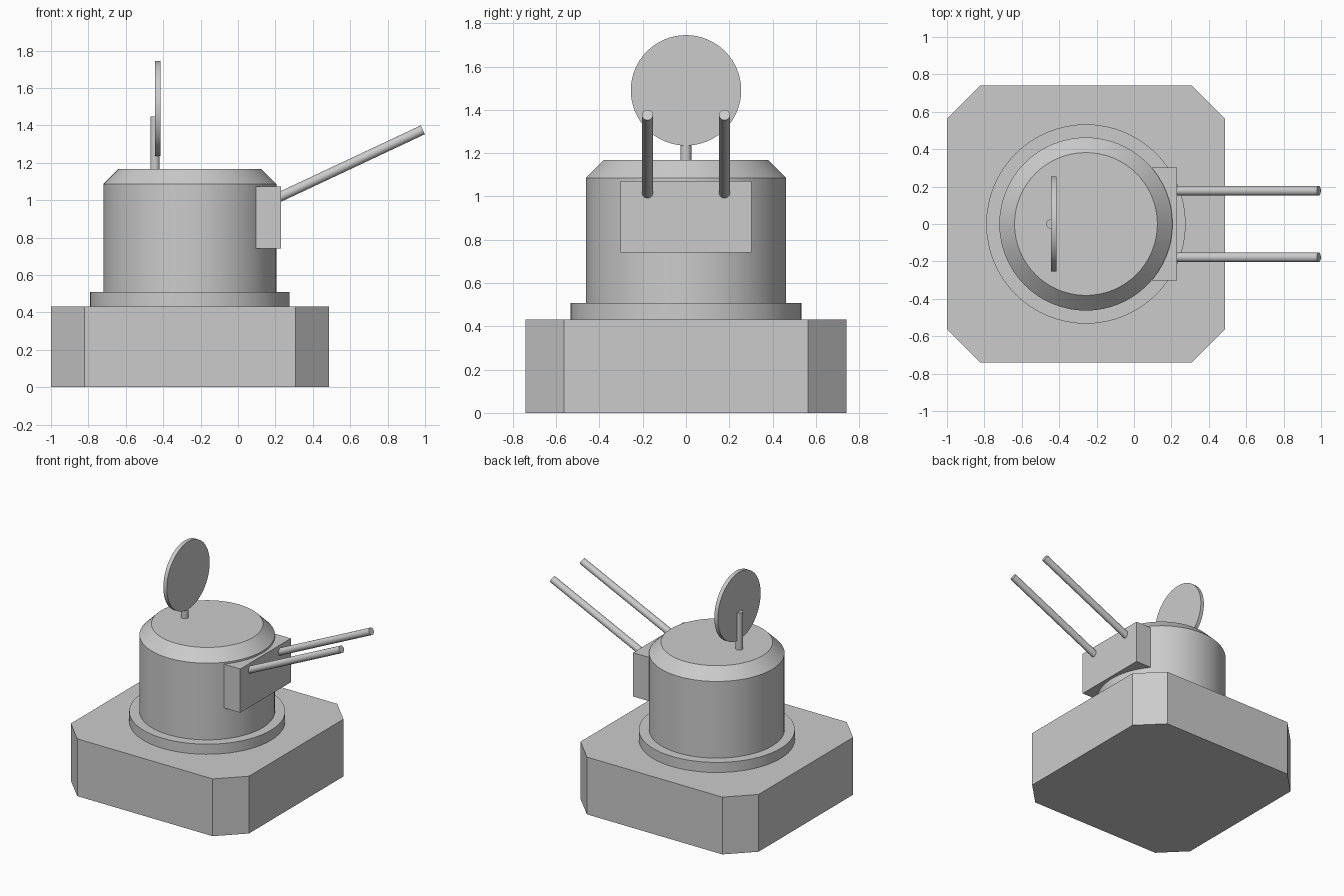
import bpy, bmesh, math
from mathutils import Vector

cube = bpy.data.objects.get("Cube")
if cube:
    bpy.data.objects.remove(cube, do_unlink=True)

grey = bpy.data.materials.new("light grey")
grey.use_nodes = True
GREY = (0.6, 0.6, 0.6, 1)
grey.diffuse_color = GREY
grey.node_tree.nodes["Principled BSDF"].inputs["Base Color"].default_value = GREY

CX = -0.257  # axis shared by base and turret


def finish(name, smooth=False):
    ob = bpy.context.object
    ob.name = ob.data.name = name
    ob.data.materials.append(grey)
    if smooth:
        bpy.ops.object.shade_smooth_by_angle(angle=math.radians(30))
    return ob


def rod(name, start, end, radius, sides=48):
    """Cylinder between two points."""
    a, b = Vector(start), Vector(end)
    d = b - a
    bpy.ops.mesh.primitive_cylinder_add(
        vertices=sides, radius=radius, depth=d.length, location=(a + b) / 2,
        rotation=d.to_track_quat('Z', 'Y').to_euler())
    return finish(name, True)


def box(name, center, size):
    bpy.ops.mesh.primitive_cube_add(size=1, location=center)
    ob = finish(name)
    for v in ob.data.vertices:
        v.co = [c * s for c, s in zip(v.co, size)]
    return ob


# Square base with chamfered upright corners
base = box("base", (CX, 0, 0.216), (1.486, 1.482, 0.432))
bm = bmesh.new()
bm.from_mesh(base.data)
uprights = [e for e in bm.edges
            if abs(e.verts[0].co.z - e.verts[1].co.z) > 0.1]
bmesh.ops.bevel(bm, geom=uprights, offset=0.178, segments=1, affect='EDGES')
bm.to_mesh(base.data)
bm.free()

# Turret ring, drum and sloped roof
rod("turret_ring", (CX, 0, 0.43), (CX, 0, 0.508), 0.533, 64)
drum = rod("turret_drum", (CX, 0, 0.5), (CX, 0, 1.167), 0.463, 64)
bm = bmesh.new()
bm.from_mesh(drum.data)
rim = [e for e in bm.edges if all(v.co.z > 0 for v in e.verts)]
bmesh.ops.bevel(bm, geom=rim, offset=0.081, segments=1, affect='EDGES')
bm.to_mesh(drum.data)
bm.free()
bpy.context.view_layer.objects.active = drum
bpy.ops.object.shade_smooth_by_angle(angle=math.radians(30))

# Gun block and twin raised barrels
box("gun_block", (0.163, 0, 0.907), (0.134, 0.604, 0.33))
for side, y in (("left", 0.178), ("right", -0.178)):
    rod(f"barrel_{side}", (0.2, y, 1.006), (0.988, y, 1.376), 0.026, 24)

# Radar mast and flat dish
rod("radar_mast", (-0.444, 0, 1.15), (-0.444, 0, 1.447), 0.025, 24)
rod("radar_dish", (-0.444, 0, 1.49), (-0.415, 0, 1.49), 0.255, 64)
